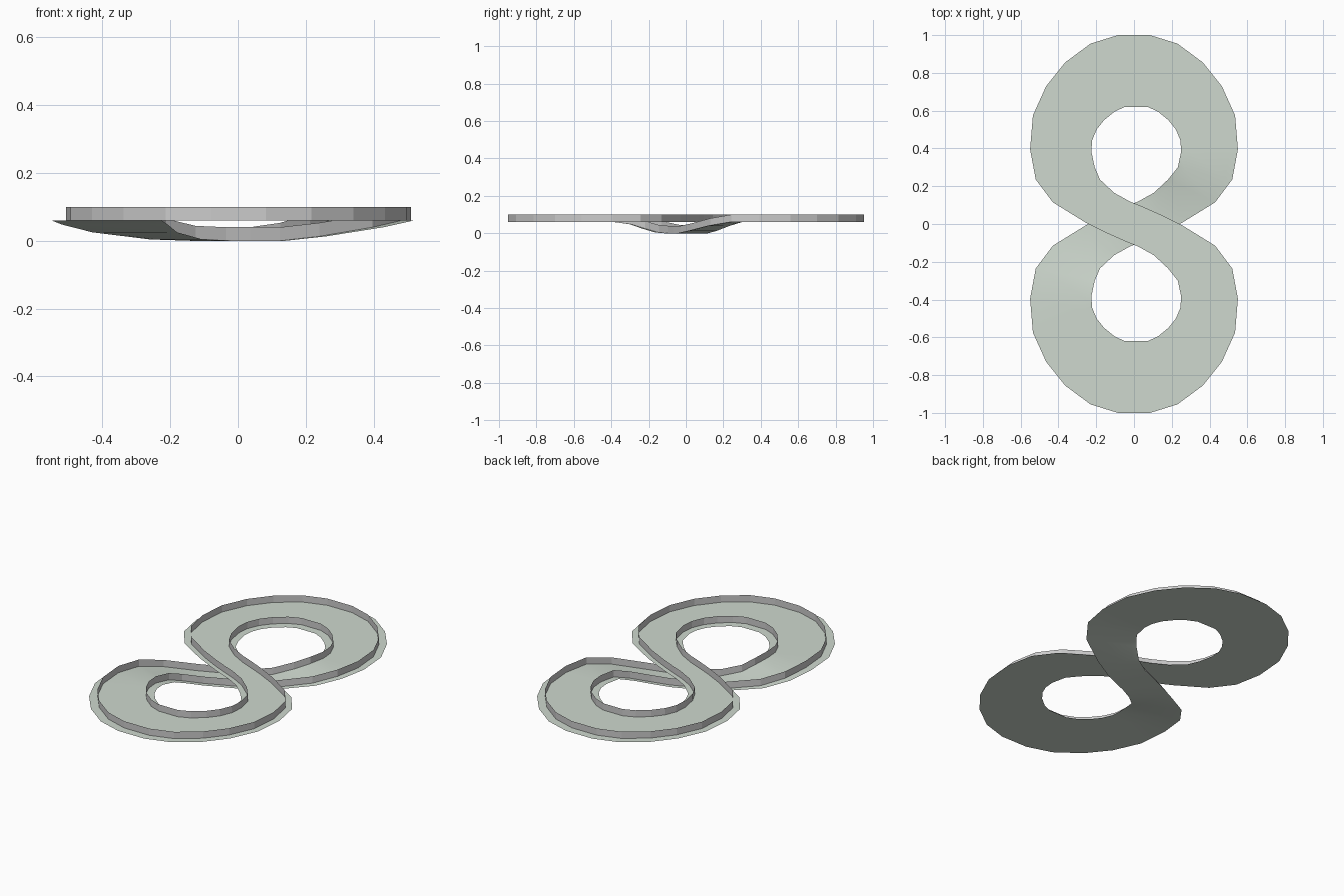
import bpy
from mathutils import Vector

if "Cube" in bpy.data.objects:
    bpy.data.objects.remove(bpy.data.objects["Cube"])

# Quarter of the figure-eight, lobe tip to crossing: outer x, y, inner x, y
QUARTER = [
    (0.085, 1.0, 0.06, 0.62), (0.23, 0.955, 0.115, 0.595),
    (0.365, 0.855, 0.17, 0.55), (0.465, 0.73, 0.21, 0.50),
    (0.535, 0.575, 0.233, 0.445), (0.55, 0.395, 0.238, 0.385),
    (0.52, 0.235, 0.22, 0.30), (0.43, 0.115, 0.18, 0.235),
    (0.26, 0.01, 0.105, 0.165), (0.14, -0.05, 0.02, 0.118),
]
DECK = 0.06
WALL = 0.04
LIP = 0.13
RAMP_IN = [DECK] * 7 + [0.04, 0.013, 0.0]
RAMP_OUT = [DECK] * 6 + [0.048, 0.025, 0.004, 0.0]
FLAT = [DECK] * 10


def quarter(sx, sy, heights, outer_left):
    """Mirrored quarter as (left edge, right edge) pairs."""
    pairs = []
    for i, ((ox, oy, ix, iy), z) in enumerate(zip(QUARTER, heights)):
        shift = 0.012 if i < 7 else 0.0
        o = Vector((sx * ox, sy * oy, z))
        n = Vector((sx * ix + shift, sy * iy, z))
        pairs.append((o, n) if outer_left else (n, o))
    return pairs


# Closed loop: under the crossing, round the lower lobe, then over it
stations = quarter(1, 1, RAMP_IN, True)
stations.append((Vector((0.05, -0.09, 0)), Vector((-0.05, 0.09, 0))))
stations += quarter(-1, -1, RAMP_OUT, False)[::-1]
stations += quarter(1, -1, FLAT, False)
stations.append((Vector((-0.05, -0.09, DECK)), Vector((0.05, 0.09, DECK))))
stations += quarter(-1, 1, FLAT, True)[::-1]


def strip(name, rows, smooth):
    """Closed ribbon of quads through rows of points."""
    w, n = len(rows[0]), len(rows)
    faces = []
    for i in range(n):
        a, b = i * w, ((i + 1) % n) * w
        for j in range(w - 1):
            faces.append((a + j + 1, b + j + 1, b + j, a + j))
    mesh = bpy.data.meshes.new(name)
    mesh.from_pydata([p for r in rows for p in r], [], faces)
    mesh.polygons.foreach_set("use_smooth", [smooth] * len(faces))
    mesh.update()
    obj = bpy.data.objects.new(name, mesh)
    bpy.context.collection.objects.link(obj)
    return obj


# Road surface with a narrow lip outside each wall
road = strip("road_surface",
             [(l, l.lerp(r, LIP), l.lerp(r, 1 - LIP), r) for l, r in stations], True)
mat = bpy.data.materials.new("road_green_grey")
mat.diffuse_color = (0.62, 0.69, 0.62, 1)
mat.use_nodes = True
mat.node_tree.nodes["Principled BSDF"].inputs["Base Color"].default_value = mat.diffuse_color
road.data.materials.append(mat)

# Thin upright side walls
up = Vector((0, 0, WALL))
for name, t in (("left_wall", LIP), ("right_wall", 1 - LIP)):
    base = [l.lerp(r, t) for l, r in stations]
    strip(name, [(p, p + up) for p in base], False)
